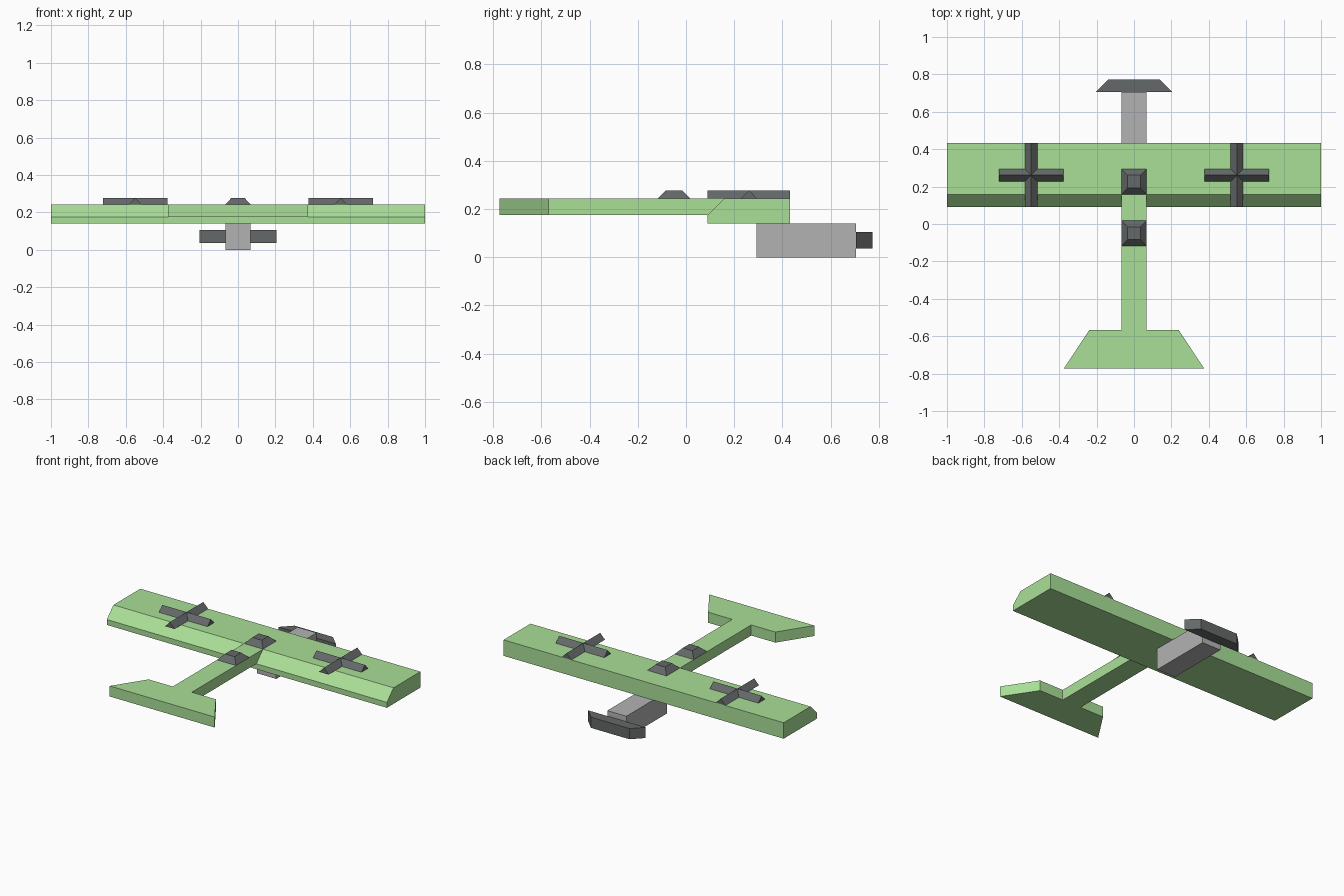
import bpy

if "Cube" in bpy.data.objects:
    bpy.data.objects.remove(bpy.data.objects["Cube"])


def material(name, rgb):
    m = bpy.data.materials.new(name)
    m.diffuse_color = (*rgb, 1)
    m.use_nodes = True
    m.node_tree.nodes["Principled BSDF"].inputs["Base Color"].default_value = m.diffuse_color
    return m


GREEN = material("pale_green", (0.40, 0.74, 0.31))
LIGHT = material("light_grey", (0.45, 0.45, 0.45))
DARK = material("dark_grey", (0.13, 0.14, 0.14))


def loft(name, ring_a, ring_b, mat):
    """Closed solid between two matching rings of points."""
    n = len(ring_a)
    faces = [tuple(range(n))[::-1], tuple(range(n, 2 * n))]
    faces += [(i, (i + 1) % n, n + (i + 1) % n, n + i) for i in range(n)]
    me = bpy.data.meshes.new(name)
    me.from_pydata(ring_a + ring_b, [], faces)
    ob = bpy.data.objects.new(name, me)
    bpy.context.collection.objects.link(ob)
    me.materials.append(mat)
    return ob


def prism_x(name, yz, x0, x1, mat):
    return loft(name, [(x0, y, z) for y, z in yz], [(x1, y, z) for y, z in yz], mat)


def prism_y(name, xz, y0, y1, mat):
    # reversed profile keeps normals outward
    xz = xz[::-1]
    return loft(name, [(x, y0, z) for x, z in xz], [(x, y1, z) for x, z in xz], mat)


def prism_z(name, xy, z0, z1, mat):
    return loft(name, [(x, y, z0) for x, y in xy], [(x, y, z1) for x, y in xy], mat)


def rect(cx, cy, hx, hy):
    return [(cx - hx, cy - hy), (cx + hx, cy - hy), (cx + hx, cy + hy), (cx - hx, cy + hy)]


DECK, RIDGE = 0.243, 0.278

# wing slab with bevelled edge
prism_x("wing", [(0.09, 0.14), (0.432, 0.14), (0.432, DECK), (0.158, DECK), (0.09, 0.175)],
        -1, 1, GREEN)

# body boom and flared tail in one outline
prism_z("body_and_tail", [(-0.375, -0.773), (0.375, -0.773), (0.24, -0.568), (0.068, -0.568),
                          (0.068, 0.158), (-0.068, 0.158), (-0.068, -0.568), (-0.24, -0.568)],
        0.175, DECK, GREEN)

# engine block and propeller
prism_z("engine", rect(0, 0.4985, 0.068, 0.2065), 0, 0.14, LIGHT)
prism_z("propeller", [(-0.205, 0.705), (0.205, 0.705), (0.137, 0.773), (-0.137, 0.773)],
        0.036, 0.105, DARK)

# ridged crosses on both wings
W = 0.034
for side, cx in (("left", -0.55), ("right", 0.55)):
    prism_y(f"{side}_cross_long", [(cx - W, DECK), (cx + W, DECK), (cx, RIDGE)],
            0.09, 0.432, DARK)
    prism_x(f"{side}_cross_wide", [(0.261 - W, DECK), (0.261 + W, DECK), (0.261, RIDGE)],
            cx - 0.173, cx + 0.173, DARK)

# tapered cockpit blocks
for name, cy in (("front_cockpit", 0.227), ("rear_cockpit", -0.05)):
    loft(name, [(x, y, DECK) for x, y in rect(0, cy, 0.068, 0.068)],
         [(x, y, RIDGE) for x, y in rect(0, cy, 0.034, 0.034)], DARK)
